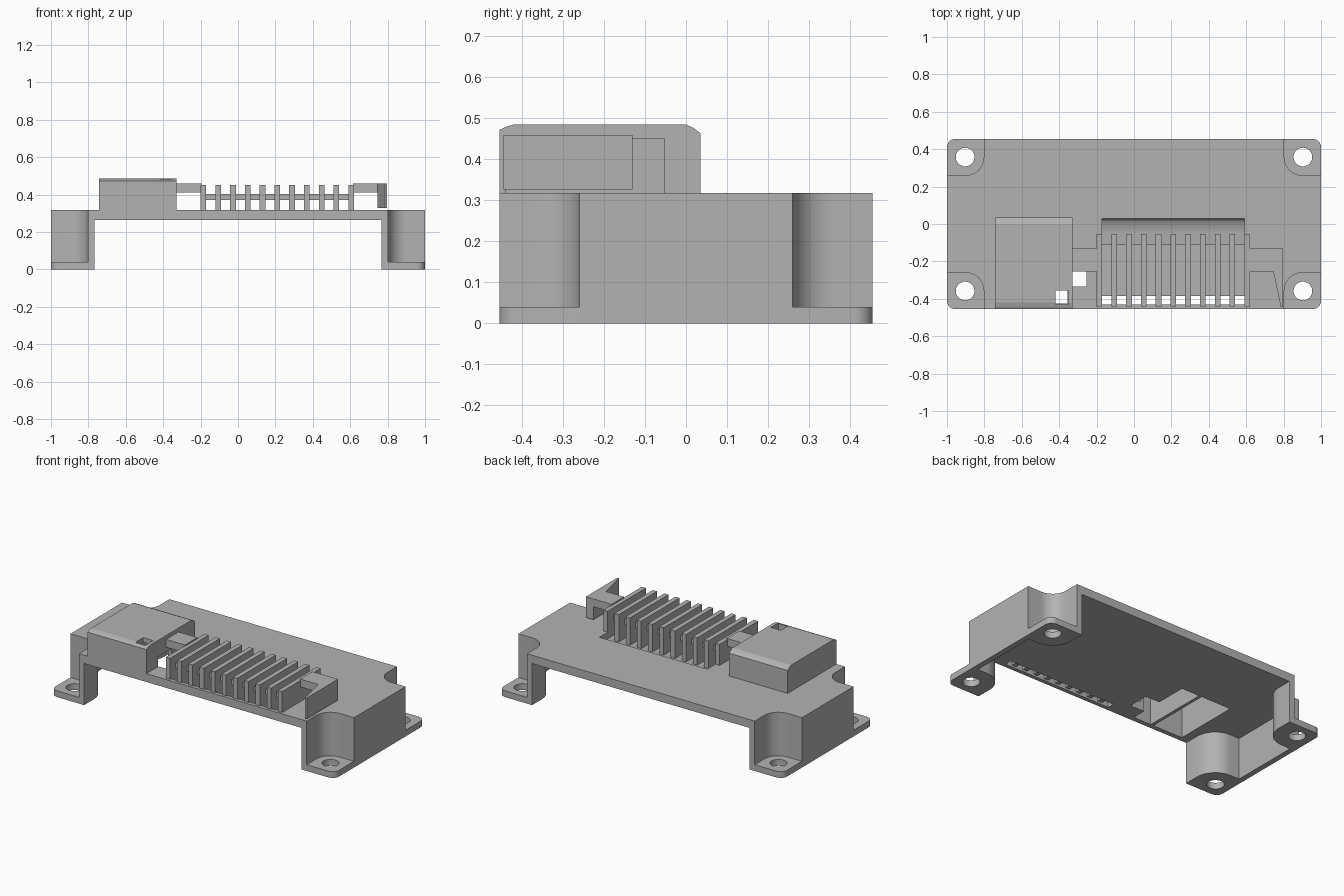
import bpy, bmesh, math
from mathutils import Vector

cube = bpy.data.objects.get("Cube")
if cube:
    bpy.data.objects.remove(cube, do_unlink=True)

grey = bpy.data.materials.new("plain grey")
grey.use_nodes = True
grey.diffuse_color = (0.45, 0.45, 0.45, 1)
grey.node_tree.nodes["Principled BSDF"].inputs["Base Color"].default_value = grey.diffuse_color


def prism(name, pts, lo, hi, axis="z"):
    """Extrude a flat outline along z (outline in x, y) or x (outline in y, z)."""
    bm = bmesh.new()
    place = (lambda a, b: (a, b, lo)) if axis == "z" else (lambda a, b: (lo, a, b))
    face = bm.faces.new([bm.verts.new(place(*p)) for p in pts])
    step = Vector((0, 0, hi - lo)) if axis == "z" else Vector((hi - lo, 0, 0))
    new = bmesh.ops.extrude_face_region(bm, geom=[face])["geom"]
    bmesh.ops.translate(bm, vec=step, verts=[v for v in new if isinstance(v, bmesh.types.BMVert)])
    bmesh.ops.recalc_face_normals(bm, faces=bm.faces)
    mesh = bpy.data.meshes.new(name)
    bm.to_mesh(mesh)
    bm.free()
    mesh.materials.append(grey)
    ob = bpy.data.objects.new(name, mesh)
    bpy.context.collection.objects.link(ob)
    return ob


def block(name, x0, x1, y0, y1, z0, z1):
    return prism(name, [(x0, y0), (x1, y0), (x1, y1), (x0, y1)], z0, z1)


def rounded(corners, steps=10):
    """Round the square corners of an outline given as (x, y, radius)."""
    out = []
    for i, (x, y, r) in enumerate(corners):
        p = Vector((x, y))
        if r == 0:
            out.append((x, y))
            continue
        u = (Vector(corners[i - 1][:2]) - p).normalized()
        v = (Vector(corners[(i + 1) % len(corners)][:2]) - p).normalized()
        for k in range(steps + 1):
            t = math.pi / 2 * k / steps
            out.append(tuple(p + r * (u * (1 - math.sin(t)) + v * (1 - math.cos(t)))))
    return out


def four_way(quarter):
    """Mirror a quarter outline into all four quadrants."""
    out = []
    for sx, sy in ((1, 1), (-1, 1), (-1, -1), (1, -1)):
        part = quarter if sx * sy > 0 else quarter[::-1]
        out += [(x * sx, y * sy, r) for x, y, r in part]
    return rounded(out)


def cut(ob, cutters):
    bpy.context.view_layer.objects.active = ob
    for c in cutters:
        c.hide_render = True
        mod = ob.modifiers.new("cut", "BOOLEAN")
        mod.operation, mod.solver, mod.object = "DIFFERENCE", "EXACT", c
        bpy.ops.object.modifier_apply(modifier=mod.name)
        bpy.data.objects.remove(c, do_unlink=True)


def smooth(ob):
    bpy.ops.object.select_all(action="DESELECT")
    ob.select_set(True)
    bpy.context.view_layer.objects.active = ob
    bpy.ops.object.shade_smooth_by_angle(angle=math.radians(30))


def housing_cutters():
    return [
        block("cavity_outer", -0.71, -0.5, -0.425, 0.0, 0.1, 0.455),
        block("cavity_inner", -0.48, -0.355, -0.425, 0.0, 0.1, 0.455),
        block("side_passage", -0.37, -0.255, -0.335, -0.2, 0.1, 0.38),
    ]


# Channel body with hollow underside and scooped corners
TOP, EDGE = 0.318, 0.455
body = prism("channel_body", four_way([(1, 0.26, 0), (0.803, 0.26, 0.097), (0.803, EDGE, 0)]), 0, TOP)
hollow = prism("hollow", four_way([(0.965, 0.224, 0), (0.767, 0.224, 0.133), (0.767, 0.6, 0)]), -0.1, 0.265)
scoop = prism("scoop", [(0.03, 0.4), (0.03, TOP), (0.02, 0.298), (0, 0.285), (-0.05, 0.277),
                        (-0.43, 0.277), (-0.43, 0.4)], -0.17, 0.59, "x")
slot = block("slot", -0.17, 0.59, -0.43, -0.385, 0.2, 0.4)
cut(body, [hollow, scoop, slot] + housing_cutters())
smooth(body)

# Mounting feet with screw holes
for sx, left in ((1, "left"), (-1, "right")):
    for sy, end in ((1, "back"), (-1, "front")):
        pts = rounded([(0.785, 0.242, 0.115), (1, 0.242, 0), (1, EDGE, 0.045), (0.785, EDGE, 0)])
        foot = prism(f"{end}_{left}_foot", [(x * sx, y * sy) for x, y in pts], 0, 0.04)
        ring = [(sx * 0.903 + 0.05 * math.cos(a), sy * 0.358 + 0.05 * math.sin(a))
                for a in (math.tau * k / 32 for k in range(32))]
        cut(foot, [prism("screw_hole", ring, -0.1, 0.1)])
        smooth(foot)

# Hollow housing with softened front and back edges
housing = prism("housing", [(-EDGE, TOP), (0.035, TOP), (0.035, 0.464), (0.018, 0.477), (0, 0.485),
                            (-0.42, 0.485), (-0.44, 0.479), (-EDGE, 0.472)], -0.742, -0.328, "x")
cut(housing, housing_cutters() + [block("top_window", -0.42, -0.35, -0.43, -0.355, 0.4, 0.6)])

# Row of fins and the bar joining them
for i in range(11):
    x = -0.2 + 0.079 * i
    block(f"fin_{i + 1}", x, x + 0.03, -0.44, -0.053, 0.277, 0.452)
block("fin_bar", -0.19, 0.61, -0.385, -0.11, 0.37, 0.403)

# Arms either side of the fins, ending in a tapered hook
block("housing_arm", -0.335, -0.195, -0.255, -0.13, 0.41, 0.46)
block("hook_arm", 0.615, 0.75, -0.255, -0.13, 0.41, 0.46)
prism("hook", [(0.745, -0.13), (0.745, -0.255), (0.785, -0.445), (0.797, -0.445), (0.797, -0.13)], 0.327, 0.46)
